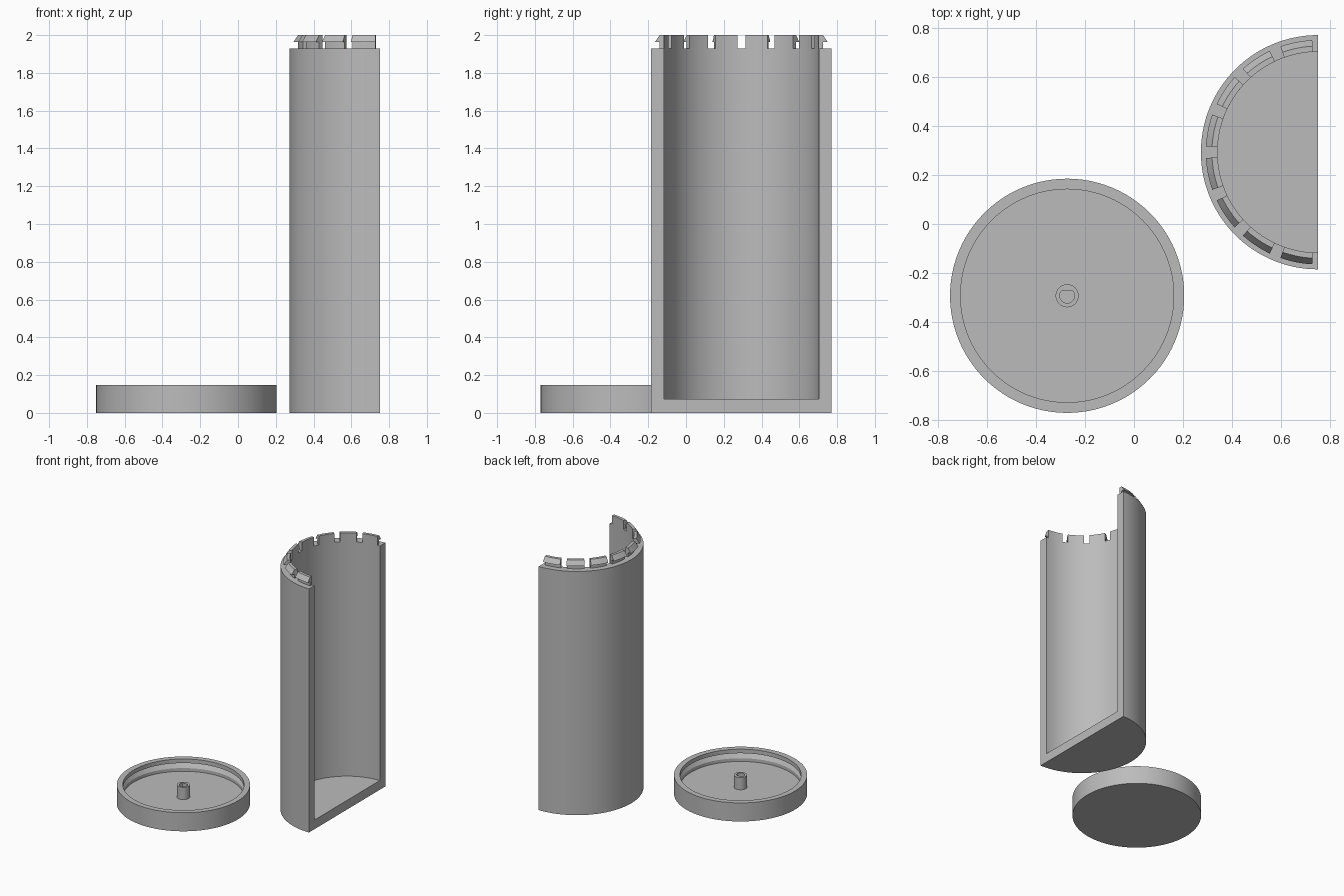
import bpy, bmesh, math

if "Cube" in bpy.data.objects:
    bpy.data.objects.remove(bpy.data.objects["Cube"])

grey = bpy.data.materials.new("plain grey")
grey.diffuse_color = (0.5, 0.5, 0.5, 1)
grey.use_nodes = True
grey.node_tree.nodes["Principled BSDF"].inputs["Base Color"].default_value = grey.diffuse_color


def revolve(name, profile, centre, start=0, end=360, steps=96, flat_y=None):
    """Sweep a closed (radius, height) profile about a vertical axis."""
    full = end - start >= 360
    bm = bmesh.new()
    rings = []
    for i in range(steps if full else steps + 1):
        a = math.radians(start + (end - start) * i / steps)
        ring = []
        for r, z in profile:
            x, y = r * math.cos(a), r * math.sin(a)
            if flat_y and r < 0.04:
                y = min(y, flat_y)
            ring.append(bm.verts.new((x, y, z)))
        rings.append(ring)
    n = len(profile)
    for i in range(steps):
        a, b = rings[i], rings[(i + 1) % len(rings)]
        for j in range(n):
            k = (j + 1) % n
            if profile[j][0] == 0 and profile[k][0] == 0:
                continue
            bm.faces.new((a[j], b[j], b[k], a[k]))
    if not full:
        bm.faces.new(rings[0])
        bm.faces.new(rings[-1][::-1])
    bmesh.ops.remove_doubles(bm, verts=bm.verts, dist=1e-5)
    bmesh.ops.recalc_face_normals(bm, faces=bm.faces)
    me = bpy.data.meshes.new(name)
    bm.to_mesh(me)
    bm.free()
    me.materials.append(grey)
    ob = bpy.data.objects.new(name, me)
    ob.location = (centre[0], centre[1], 0)
    bpy.context.collection.objects.link(ob)
    bpy.ops.object.select_all(action='DESELECT')
    ob.select_set(True)
    bpy.context.view_layer.objects.active = ob
    bpy.ops.object.shade_smooth_by_angle(angle=math.radians(25))
    return ob


TOWER = (0.751, 0.293)
LID = (-0.273, -0.293)

# Half-round container shell with a solid floor
revolve("half_shell", [(0, 0), (0.478, 0), (0.478, 1.93), (0.41, 1.93),
                       (0.41, 0.073), (0, 0.073)], TOWER, 90, 270, 64)

# Ring of snap hooks on the rim
hook = [(0.41, 1.93), (0.433, 1.93), (0.433, 1.963),
        (0.458, 1.963), (0.433, 2.0), (0.41, 2.0)]
for i in range(8):
    mid = 90 + 22.5 * (i + 0.5)
    revolve(f"snap_hook_{i + 1}", hook, TOWER, mid - 8.3, mid + 8.3, 6)

# Round lid with a snap groove inside its wall
revolve("lid", [(0, 0), (0.478, 0), (0.478, 0.147), (0.435, 0.147), (0.435, 0.115),
                (0.46, 0.115), (0.435, 0.075), (0.435, 0.05), (0, 0.05)], LID)

# Centre post with a D-shaped socket
revolve("post", [(0.047, 0.05), (0.047, 0.147), (0.03, 0.147), (0.03, 0.05)],
        LID, steps=48, flat_y=0.022)
